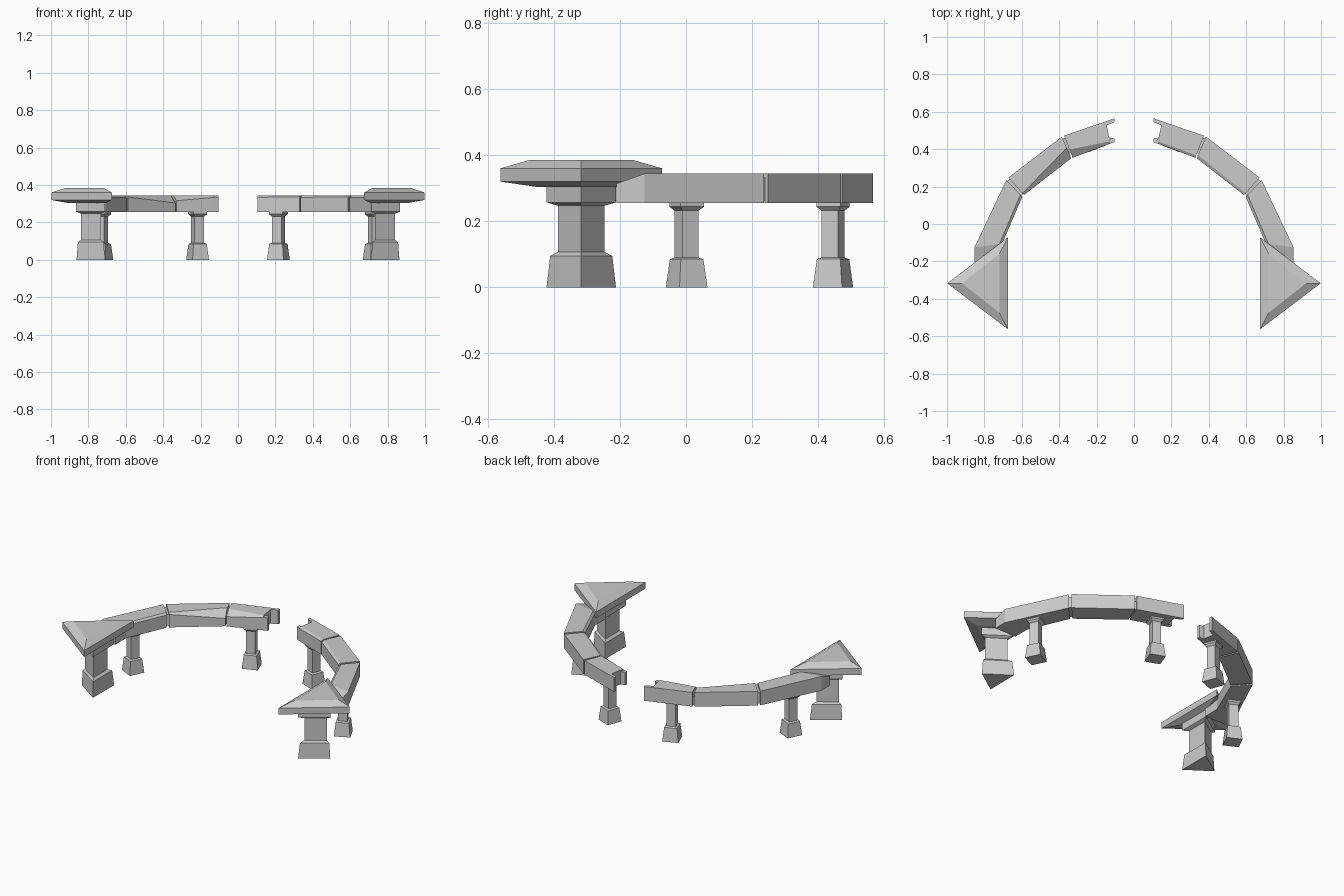
import bpy, bmesh, math

if "Cube" in bpy.data.objects:
    bpy.data.objects.remove(bpy.data.objects["Cube"])


def loft(name, rings):
    """Flat-faced solid through matching closed rings of points."""
    bm = bmesh.new()
    rows = [[bm.verts.new(p) for p in r] for r in rings]
    n = len(rows[0])
    for a, b in zip(rows, rows[1:]):
        for i in range(n):
            j = (i + 1) % n
            bm.faces.new((a[i], a[j], b[j], b[i]))
    bm.faces.new(rows[0])
    bm.faces.new(rows[-1])
    bmesh.ops.recalc_face_normals(bm, faces=bm.faces)
    me = bpy.data.meshes.new(name)
    bm.to_mesh(me)
    bm.free()
    ob = bpy.data.objects.new(name, me)
    bpy.context.collection.objects.link(ob)
    return ob


def triangle_stack(name, s, profile):
    """Stacked triangles: (inner x, outer x, half width, z)."""
    loft(name, [[(s * x0, -0.317 - h, z), (s * x1, -0.317, z), (s * x0, -0.317 + h, z)]
                for x0, x1, h, z in profile])


def post(name, s, x, y, deg):
    """Square post with flared foot and small capital."""
    rings = []
    for side, z in [(.094, 0), (.076, .085), (.054, .09), (.054, .232),
                    (.078, .244), (.078, .258)]:
        r = side / math.sqrt(2)
        rings.append([(s * (x + r * math.cos(math.radians(deg + 45 + 90 * k))),
                       y + r * math.sin(math.radians(deg + 45 + 90 * k)), z)
                      for k in range(4)])
    loft(name, rings)


def beam(name, s, stations):
    """Beam with inner chamfer: (outer xy, inner xy, top z, chamfer width, chamfer drop)."""
    rings = []
    for (ox, oy), (ix, iy), top, w, d in stations:
        L = math.hypot(ox - ix, oy - iy)
        cx, cy = ix + (ox - ix) * w / L, iy + (oy - iy) * w / L
        ring = [(ox, oy, .255), (ox, oy, top), (cx, cy, top), (ix, iy, top - d), (ix, iy, .255)]
        rings.append([(s * a, b, c) for a, b, c in ring])
    loft(name, rings)


def prism(name, s, plan, z0, z1):
    loft(name, [[(s * x, y, z) for x, y in plan] for z in (z0, z1)])


T = .344
for s, side in ((1, "right"), (-1, "left")):
    big = side == "left"      # the left beams carry larger broken chamfers
    # triangular platform and its pillar
    triangle_stack(side + "_platform", s, [
        (.71, .905, .13, .303), (.675, .998, .245, .32),
        (.675, .998, .245, .36), (.72, .92, .157, .385)])
    triangle_stack(side + "_pillar", s, [
        (.712, .863, .105, 0), (.718, .856, .094, .095), (.733, .84, .07, .107),
        (.733, .84, .07, .247), (.712, .866, .105, .257), (.712, .866, .105, .308)])
    # beam segments, from the centre outward
    w, d = (.06, .04) if big else (.018, .01)
    beam(side + "_beam_inner", s, [
        ((.15, .549), (.126, .43), T, .012, .01),
        ((.374, .472), (.328, .354), T, w * .8, d * .7)])
    beam(side + "_beam_middle", s, [
        ((.385, .467), (.335, .352), T, w, d),
        ((.672, .248), (.588, .155), T, .012, .008)])
    beam(side + "_beam_outer", s, [
        ((.682, .236), (.597, .145), T, .015, .01),
        ((.853, -.125), (.705, -.105), T, .015, .01),
        ((.853, -.21), (.705, -.21), .314, .01, .005)])
    # recessed joint cores between segments
    prism(side + "_joint_inner", s,
          [(.365, .463), (.395, .45), (.355, .37), (.325, .385)], .262, T - .03)
    prism(side + "_joint_middle", s,
          [(.655, .248), (.683, .222), (.608, .148), (.58, .175)], .262, T - .012)
    # lips of the slot in the free end
    prism(side + "_outer_lip", s,
          [(.15, .549), (.103, .566), (.103, .546), (.146, .528)], .255, T)
    prism(side + "_inner_lip", s,
          [(.126, .43), (.103, .439), (.103, .457), (.131, .462)], .255, T - .008)
    # supporting posts
    post(side + "_outer_post", s, .73, .002, -64)
    post(side + "_inner_post", s, .216, .445, -21)
